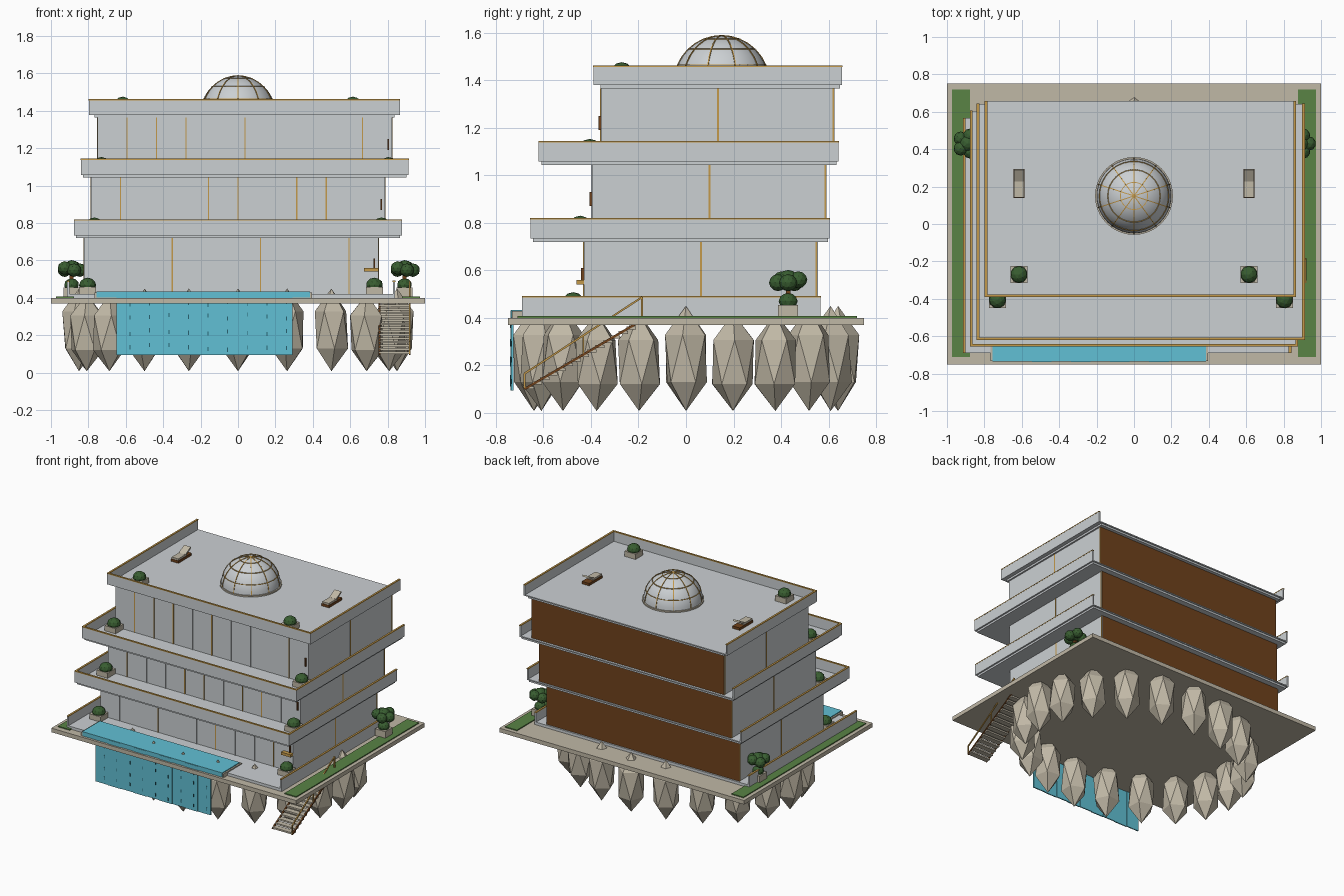
import bpy, bmesh, math, random
from mathutils import Matrix, Vector

random.seed(4)
if "Cube" in bpy.data.objects:
    bpy.data.objects.remove(bpy.data.objects["Cube"], do_unlink=True)


def material(name, r, g, b):
    m = bpy.data.materials.new(name)
    m.use_nodes = True
    m.diffuse_color = (r, g, b, 1)
    m.node_tree.nodes["Principled BSDF"].inputs["Base Color"].default_value = (r, g, b, 1)
    return m


PALE = material("pale grey", 0.60, 0.63, 0.65)
STONE = material("warm stone", 0.53, 0.48, 0.38)
GOLD = material("gold trim", 0.55, 0.32, 0.07)
WOOD = material("brown wood", 0.16, 0.055, 0.012)
GRASS = material("grass green", 0.10, 0.23, 0.06)
LEAF = material("leaf green", 0.04, 0.11, 0.03)
WATER = material("water blue", 0.12, 0.53, 0.66)
DEEP = material("deep teal", 0.02, 0.12, 0.16)


def finish(bm, name, *mats):
    me = bpy.data.meshes.new(name)
    bm.to_mesh(me)
    bm.free()
    ob = bpy.data.objects.new(name, me)
    bpy.context.collection.objects.link(ob)
    for m in mats:
        me.materials.append(m)
    return ob


def add_box(bm, x, y, z):
    """Box from three (low, high) ranges."""
    ranges = (x, y, z)
    size = [b - a for a, b in ranges]
    mid = Vector([(a + b) / 2 for a, b in ranges])
    bmesh.ops.create_cube(bm, size=1, matrix=Matrix.Translation(mid) @ Matrix.Diagonal((*size, 1)))


def boxes(name, mat, *items):
    bm = bmesh.new()
    for item in items:
        add_box(bm, *item)
    return finish(bm, name, mat)


def bar(bm, a, b, r):
    """Square bar between two points."""
    a, b = Vector(a), Vector(b)
    d = b - a
    rot = d.to_track_quat('Z', 'Y').to_matrix().to_4x4()
    bmesh.ops.create_cube(bm, size=1, matrix=Matrix.Translation((a + b) / 2) @ rot
                          @ Matrix.Diagonal((2 * r, 2 * r, d.length, 1)))


def ico(bm, centre, scale, turn=0, sub=1):
    bmesh.ops.create_icosphere(bm, subdivisions=sub, radius=1, matrix=Matrix.Translation(centre)
                               @ Matrix.Rotation(turn, 4, 'Z') @ Matrix.Diagonal((*scale, 1)))


def planter(name, x, y, z):
    boxes(name + "_box", STONE, ((x - .045, x + .045), (y - .045, y + .045), (z, z + .04)))
    bm = bmesh.new()
    ico(bm, (x, y, z + .05), (.046, .046, .04), random.random(), 2)
    finish(bm, name + "_bush", LEAF)


# Platform, lawns and ground terrace
boxes("platform", STONE, ((-1, 1), (-.75, .75), (.37, .40)))
boxes("lawns", GRASS, *[((s * .925 - .048, s * .925 + .048), (-.71, .72), (.395, .407)) for s in (-1, 1)])
boxes("ground_terrace", PALE, ((-.914, .84), (-.69, .567), (.395, .42)))

# Ring of faceted rocks under the platform
bm = bmesh.new()
for k in range(20):
    a = math.tau * k / 20
    c = abs(math.cos(a))
    top = .42 if .7 < c < .97 else .45
    ico(bm, (.85 * math.cos(a), .64 * math.sin(a), (top + .008) / 2),
        (.1, .1, (top - .008) / 2), a + random.uniform(-.3, .3))
finish(bm, "rocks", STONE)


def parapet(name, x, y, z0, z1, front=True):
    t = .012
    sides = [((x[0], x[0] + t), y), ((x[1] - t, x[1]), y)]
    if front:
        sides.append((x, (y[0], y[0] + t)))
    boxes(name, PALE, *[(sx, sy, (z0, z1)) for sx, sy in sides])
    boxes(name + "_cap", GOLD, *[((sx[0] - .001, sx[1] + .001), (sy[0] - .001, sy[1] + .001),
                                  (z1 - .002, z1 + .004)) for sx, sy in sides])


def storey(name, x, y, z0, z1, gold):
    """Wall block with a wooden back, mullions and corner trims."""
    bm = bmesh.new()
    add_box(bm, x, y, (z0, z1))
    bm.normal_update()
    for f in bm.faces:
        if f.normal.y > .9:
            f.material_index = 1
    finish(bm, name + "_walls", PALE, WOOD)
    w = (x[1] - x[0]) / 10
    gold_bars, plain = [], []
    for k in range(1, 10):
        px = x[0] + k * w
        (gold_bars if k in gold else plain).append(
            ((px - .003, px + .003), (y[0] - .004, y[0] + .004), (z0, z1)))
    mid = (y[0] + y[1]) / 2
    for sx in x:
        for sy, r in ((mid, .004), (y[1] - .006, .003)):
            gold_bars.append(((sx - .003, sx + .003), (sy - r, sy + r), (z0, z1)))
    boxes(name + "_gold_mullions", GOLD, *gold_bars)
    boxes(name + "_joints", PALE, *plain)


def deck(name, x, y, z, inset):
    boxes(name + "_deck", PALE, (x, y, (z - .008, z)))
    boxes(name + "_soffit", PALE, ((x[0] + inset, x[1] - inset), (y[0] + inset, y[1] - .008), (z - .022, z - .008)))


# Three stepped storeys
storey("ground_floor", (-.824, .75), (-.43, .555), .42, .722, (3, 6, 9))
storey("middle_floor", (-.786, .786), (-.395, .592), .74, 1.043, (1, 4, 5, 7, 8))
storey("upper_floor", (-.75, .824), (-.357, .625), 1.06, 1.365, (1, 2, 3, 5, 9))

# Terraces, roof and parapets
parapet("ground_parapet", (-.914, .84), (-.69, .567), .41, .488, False)
levels = {
    "middle": ((-.877, .877), (-.655, .605), .742, .816, .012),
    "upper": ((-.84, .912), (-.62, .642), 1.065, 1.14, .012),
    "roof": ((-.797, .866), (-.39, .657), 1.387, 1.458, .03),
}
for name, (x, y, z, top, inset) in levels.items():
    deck(name, x, y, z, inset)
    parapet(name + "_parapet", x, y, z - .008, top)

# Planters at the front corners of every level
for name, cx, px, py, z in (("ground", -.037, .767, -.475, .418), ("middle", 0, .767, -.445, .74),
                            ("upper", .037, .767, -.405, 1.063), ("roof", 0, .615, -.27, 1.386)):
    for s in (-1, 1):
        planter(f"{name}_planter_{'left' if s > 0 else 'right'}", cx + s * px, py, z)

# Wall fixtures by the front corner
boxes("wall_lamps", WOOD, ((.80, .808), (-.368, -.355), (1.19, 1.25)),
      ((.762, .770), (-.406, -.393), (.87, .93)), ((.725, .733), (-.441, -.428), (.555, .61)))
boxes("wall_shelf", GOLD, ((.675, .75), (-.46, -.425), (.54, .56)))

# Roof dome with ribs and rings
C, R = Vector((0, .15, 1.387)), .2
bm = bmesh.new()
bmesh.ops.create_uvsphere(bm, u_segments=40, v_segments=20, radius=R, matrix=Matrix.Translation(C))
bmesh.ops.delete(bm, geom=[v for v in bm.verts if v.co.z < C.z - .005], context='VERTS')
for f in bm.faces:
    f.smooth = True
finish(bm, "dome", PALE)


def on_dome(lat, lon):
    r = R + .001
    return C + Vector((r * math.cos(lat) * math.cos(lon), r * math.cos(lat) * math.sin(lon), r * math.sin(lat)))


bm = bmesh.new()
for k in range(10):
    lon = math.tau * (k + .5) / 10
    for i in range(8):
        bar(bm, on_dome(math.pi / 16 * i, lon), on_dome(math.pi / 16 * (i + 1), lon), .0025)
for lat in (.4, .8, 1.2):
    for k in range(30):
        bar(bm, on_dome(lat, math.tau * k / 30), on_dome(lat, math.tau * (k + 1) / 30), .002)
finish(bm, "dome_ribs", GOLD)
bm = bmesh.new()
bmesh.ops.create_cone(bm, cap_ends=True, segments=40, radius1=.208, radius2=.208, depth=.012,
                      matrix=Matrix.Translation(C + Vector((0, 0, .004))))
finish(bm, "dome_base", STONE)

# Roof loungers
for s in (-1, 1):
    x = s * .615
    side = "left" if s > 0 else "right"
    boxes(f"lounger_frame_{side}", WOOD, ((x - .03, x + .03), (.14, .295), (1.387, 1.405)))
    boxes(f"lounger_seat_{side}", STONE, ((x - .027, x + .027), (.143, .24), (1.405, 1.418)))
    bm = bmesh.new()
    add_box(bm, (-.027, .027), (0, .07), (0, .012))
    bm.transform(Matrix.Translation((x, .232, 1.408)) @ Matrix.Rotation(.5, 4, 'X'))
    finish(bm, f"lounger_back_{side}", STONE)

# Pool, waterfall and dark streaks
boxes("pool_rim", STONE, ((-.768, .396), (-.732, -.52), (.40, .428)))
boxes("pool_water", WATER, ((-.757, .385), (-.736, -.53), (.402, .434)))
sheets, streaks = [], []
for k in range(9):
    x = -.65 + k * .1045
    y = -.734 - .004 * (k % 2)
    sheets.append(((x, x + .1045), (y, y + .008), (.095, .43)))
    for i in range(4):
        z = .11 + i * .08 + random.uniform(0, .03)
        streaks.append(((x + .07, x + .075), (y - .002, y + .004), (z, z + .022)))
boxes("waterfall", WATER, *sheets)
boxes("waterfall_streaks", DEEP, *streaks)

# Stairs hanging below the platform, with gold rails
N = 15
steps = []
for i in range(N):
    y, z = -.68 + .495 * i / N, .10 + .29 * i / N
    steps.append(((.755, .92), (y, y + .04), (z, z + .012)))
boxes("stair_treads", STONE, *steps)
bm = bmesh.new()
for x in (.757, .918):
    bar(bm, (x, -.68, .10), (x, -.185, .39), .005)
finish(bm, "stair_stringers", WOOD)
bm = bmesh.new()
bar(bm, (.918, -.68, .165), (.918, -.185, .487), .004)
for t in (0, .5, 1):
    y = -.68 + .495 * t
    bar(bm, (.918, y, .10 + .29 * t), (.918, y, .165 + .322 * t), .004)
finish(bm, "stair_rail", GOLD)

# Lawn trees in stone tubs
for s in (-1, 1):
    x, y = s * .89, .43
    side = "left" if s > 0 else "right"
    boxes(f"tree_tub_{side}", STONE, ((x - .042, x + .042), (y - .042, y + .042), (.405, .455)))
    bm = bmesh.new()
    bar(bm, (x, y, .45), (x, y, .55), .01)
    finish(bm, f"tree_trunk_{side}", WOOD)
    bm = bmesh.new()
    ico(bm, (x, y, .47), (.04, .04, .035), 0, 2)
    ico(bm, (x, y, .56), (.045, .045, .042), 0, 2)
    for k in range(5):
        a = math.tau * k / 5
        ico(bm, (x + .045 * math.cos(a), y + .045 * math.sin(a), .548 + .012 * (k % 2)),
            (.038, .038, .036), a, 2)
    finish(bm, f"tree_crown_{side}", LEAF)
